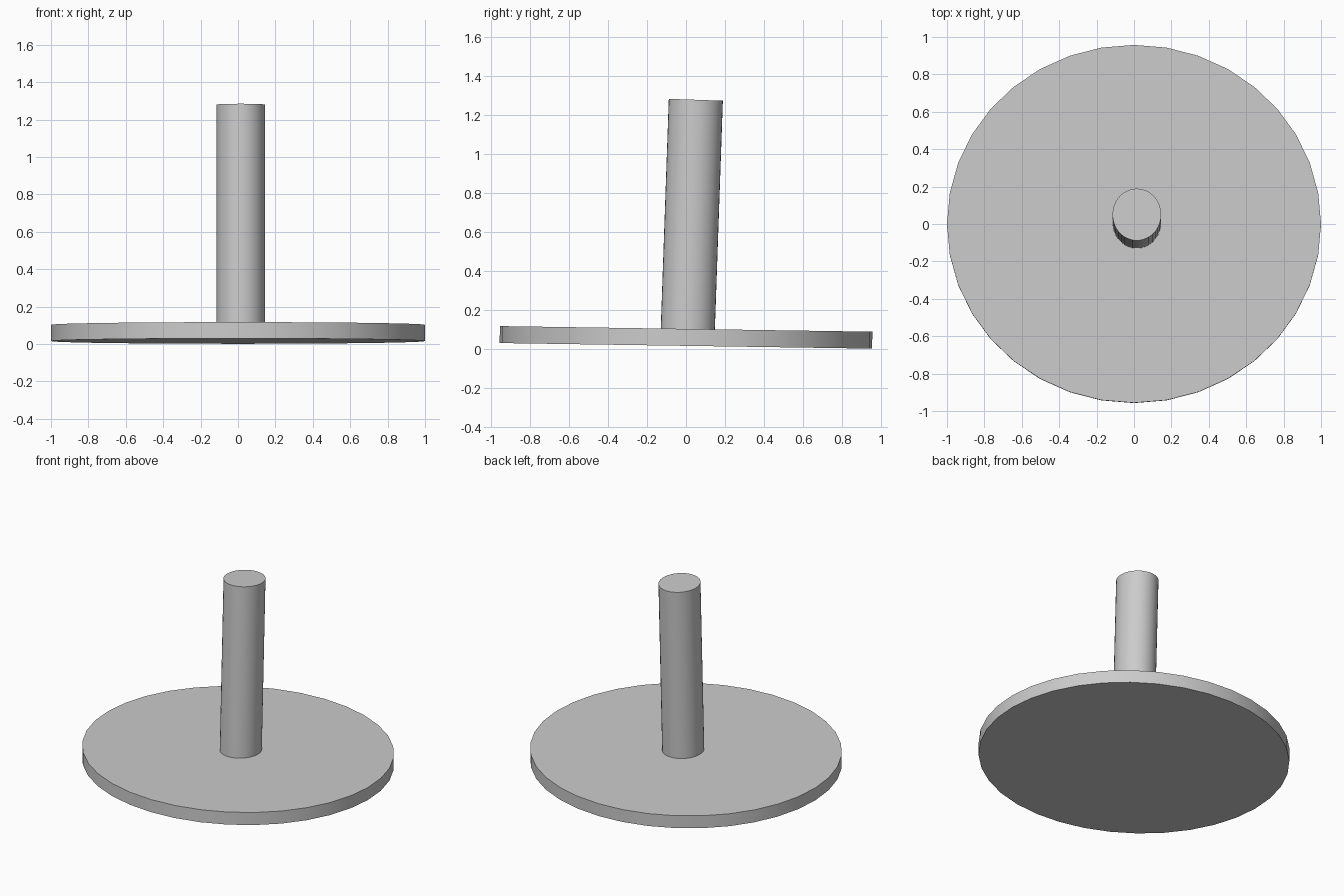
import bpy
import math

cube = bpy.data.objects.get("Cube")
if cube:
    bpy.data.objects.remove(cube, do_unlink=True)

GREY = (0.6, 0.6, 0.6, 1.0)
mat = bpy.data.materials.new("plain_grey")
mat.use_nodes = True
mat.diffuse_color = GREY
mat.node_tree.nodes["Principled BSDF"].inputs["Base Color"].default_value = GREY


def cylinder(name, centre, radii, height, tilt, sides):
    """Elliptical cylinder leaning about the x axis."""
    bpy.ops.mesh.primitive_cylinder_add(vertices=sides, radius=1, depth=1, location=centre,
                                        rotation=(math.radians(tilt), 0, 0))
    obj = bpy.context.object
    obj.name = name
    obj.scale = (radii[0], radii[1], height)
    bpy.ops.object.transform_apply(location=False, rotation=False, scale=True)
    obj.data.materials.append(mat)
    bpy.ops.object.shade_smooth_by_angle(angle=math.radians(30))
    return obj


# Wide, slightly tilted base plate
cylinder("base_disc", (0, 0, 0.059), (1.0, 0.957), 0.087, -0.86, 36)

# Upright post, leaning a little to the back
cylinder("post", (0.015, 0.029, 0.665), (0.13, 0.139), 1.23, -2.0, 36)
